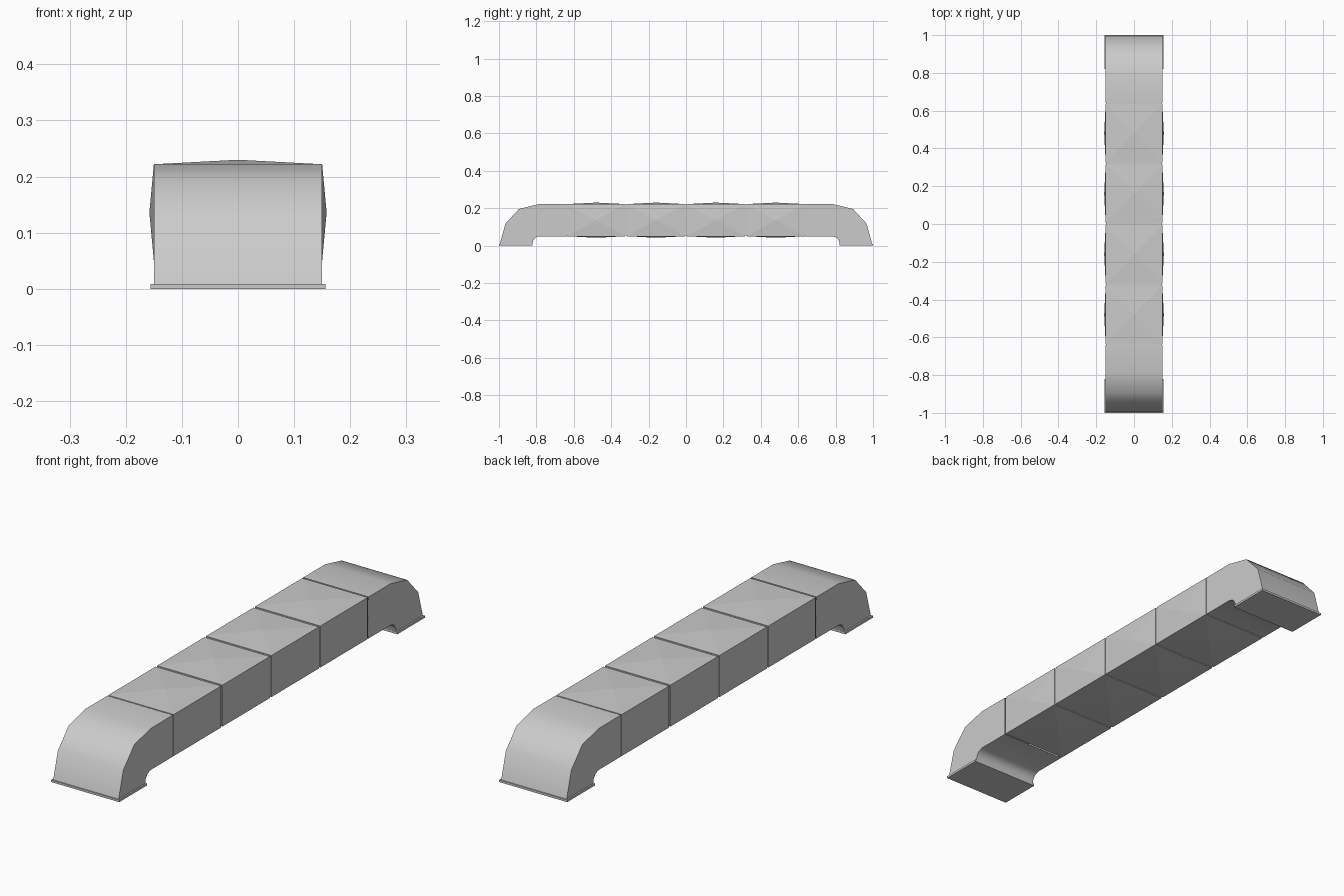
import bpy, bmesh
from mathutils import Vector

if "Cube" in bpy.data.objects:
    bpy.data.objects.remove(bpy.data.objects["Cube"])

W, Z0, Z1 = 0.15, 0.05, 0.222   # duct half width, underside, top
SEAM, BULGE = 0.005, 0.008


def finish(name, bm, smooth=False):
    bmesh.ops.recalc_face_normals(bm, faces=bm.faces)
    me = bpy.data.meshes.new(name)
    bm.to_mesh(me)
    bm.free()
    ob = bpy.data.objects.new(name, me)
    bpy.context.collection.objects.link(ob)
    if smooth:
        bpy.ops.object.select_all(action='DESELECT')
        ob.select_set(True)
        bpy.context.view_layer.objects.active = ob
        bpy.ops.object.shade_smooth_by_angle(angle=0.7)
    return ob


# Straight duct section: recessed seam at each end, shallow pyramid on each panel
def section(name, yc, length=0.32):
    bm = bmesh.new()
    h = length / 2
    stations = [(-h, 0.003), (-h + SEAM, 0.003), (-h + SEAM, 0),
                (h - SEAM, 0), (h - SEAM, 0.003), (h, 0.003)]
    rings = []
    for y, d in stations:
        rings.append([bm.verts.new((x, yc + y, z)) for x, z in
                      ((-W + d, Z0 + d), (W - d, Z0 + d), (W - d, Z1 - d), (-W + d, Z1 - d))])
    panels = []
    for i, (a, b) in enumerate(zip(rings, rings[1:])):
        for k in range(4):
            n = (k + 1) % 4
            f = bm.faces.new((a[k], a[n], b[n], b[k]))
            if i == 2:
                panels.append(f)
    mid = Vector((0, yc, (Z0 + Z1) / 2))
    for f in panels:
        c = f.calc_center_median()
        out = (c - mid).normalized()
        apex = bmesh.ops.poke(bm, faces=[f])['verts'][0]
        apex.co = c + out * BULGE
    finish(name, bm)


for i in range(4):
    section(f"duct_section_{i + 1}", -0.48 + 0.32 * i)

# Curved elbow side profile (y, z), from the joint over the bend to the foot and back
profile = [(0.64, Z1), (0.785, Z1), (0.893, 0.196), (0.965, 0.118), (0.998, 0),
           (0.822, 0), (0.818, 0.025), (0.807, 0.042), (0.785, Z0), (0.64, Z0)]


def elbow(name, s):
    bm = bmesh.new()
    left = [bm.verts.new((-W, s * y, z)) for y, z in profile]
    right = [bm.verts.new((W, s * y, z)) for y, z in profile]
    bm.faces.new(left)
    bm.faces.new(right)
    for k in range(len(profile) - 1):   # joint end stays open into the duct
        bm.faces.new((left[k], left[k + 1], right[k + 1], right[k]))
    finish(name, bm, smooth=True)


# Thin flange around each foot
def flange(name, s):
    bm = bmesh.new()
    bmesh.ops.create_cube(bm, size=1)
    for v in bm.verts:
        v.co = (v.co.x * 0.312, s * 0.91 + v.co.y * 0.18, 0.0045 + v.co.z * 0.009)
    finish(name, bm)


for side, s in (("front", -1), ("back", 1)):
    elbow(f"{side}_elbow", s)
    flange(f"{side}_foot_flange", s)
